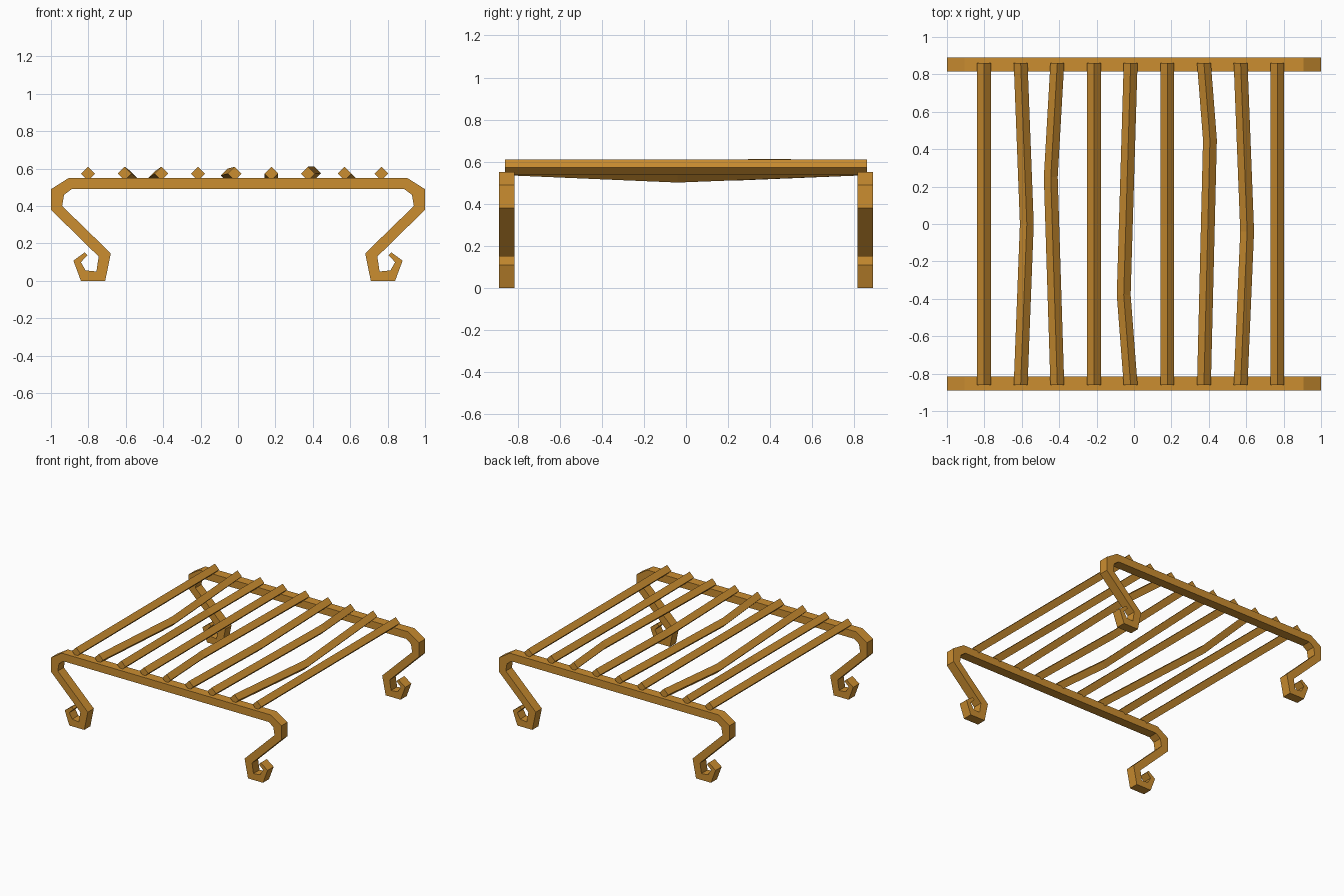
import bpy
import bmesh

cube = bpy.data.objects.get("Cube")
if cube:
    bpy.data.objects.remove(cube, do_unlink=True)

wood = bpy.data.materials.new("golden brown")
colour = (0.6, 0.27, 0.03, 1)
wood.diffuse_color = colour
wood.use_nodes = True
wood.node_tree.nodes["Principled BSDF"].inputs["Base Color"].default_value = colour


def sweep(name, sections):
    """Skin a closed bar through a row of four-cornered sections."""
    bm = bmesh.new()
    rings = [[bm.verts.new(p) for p in section] for section in sections]
    for a, b in zip(rings, rings[1:]):
        for i in range(4):
            j = (i + 1) % 4
            bm.faces.new((a[i], a[j], b[j], b[i]))
    bm.faces.new(rings[0])
    bm.faces.new(rings[-1])
    bmesh.ops.recalc_face_normals(bm, faces=bm.faces)
    mesh = bpy.data.meshes.new(name)
    bm.to_mesh(mesh)
    bm.free()
    mesh.materials.append(wood)
    obj = bpy.data.objects.new(name, mesh)
    bpy.context.scene.collection.objects.link(obj)
    return obj


# Both edges of the scrolled leg, from the table rail to the curled tip
edge_a = [(0.905, 0.55), (1, 0.49), (1, 0.38), (0.745, 0.13),
          (0.757, 0.05), (0.815, 0.056), (0.84, 0.10), (0.805, 0.136)]
edge_b = [(0.89, 0.49), (0.93, 0.46), (0.94, 0.40), (0.68, 0.147),
          (0.71, 0), (0.84, 0), (0.88, 0.108), (0.82, 0.152)]
half = list(zip(edge_a, edge_b))
path = [(s * a[0], a[1], s * b[0], b[1])
        for s, pairs in ((-1, half[::-1]), (1, half)) for a, b in pairs]


def frame(name, y0, y1):
    sweep(name, [[(ax, y0, az), (ax, y1, az), (bx, y1, bz), (bx, y0, bz)]
                 for ax, az, bx, bz in path])


frame("front_frame", -0.89, -0.815)
frame("back_frame", 0.815, 0.89)


# Diamond-section slats, some bent: (bend position y, sideways shift, lift)
def diamond(x, y, z, r=0.037):
    return [(x - r, y, z), (x, y, z + r), (x + r, y, z), (x, y, z - r)]


bends = [None, (0, 0.033, -0.025), (0.25, -0.035, -0.025), None,
         (-0.38, -0.037, -0.01), (0, 0, -0.02), (0.45, 0.032, 0.002),
         (-0.04, 0.035, -0.035), None]
for i, bend in enumerate(bends):
    x, z, end = -0.802 + 0.196 * i, 0.573, 0.86
    sections = [diamond(x, -end, z), diamond(x, end, z)]
    if bend:
        y, dx, dz = bend
        sections.insert(1, diamond(x + dx, y, z + dz))
    sweep(f"slat_{i + 1}", sections)
